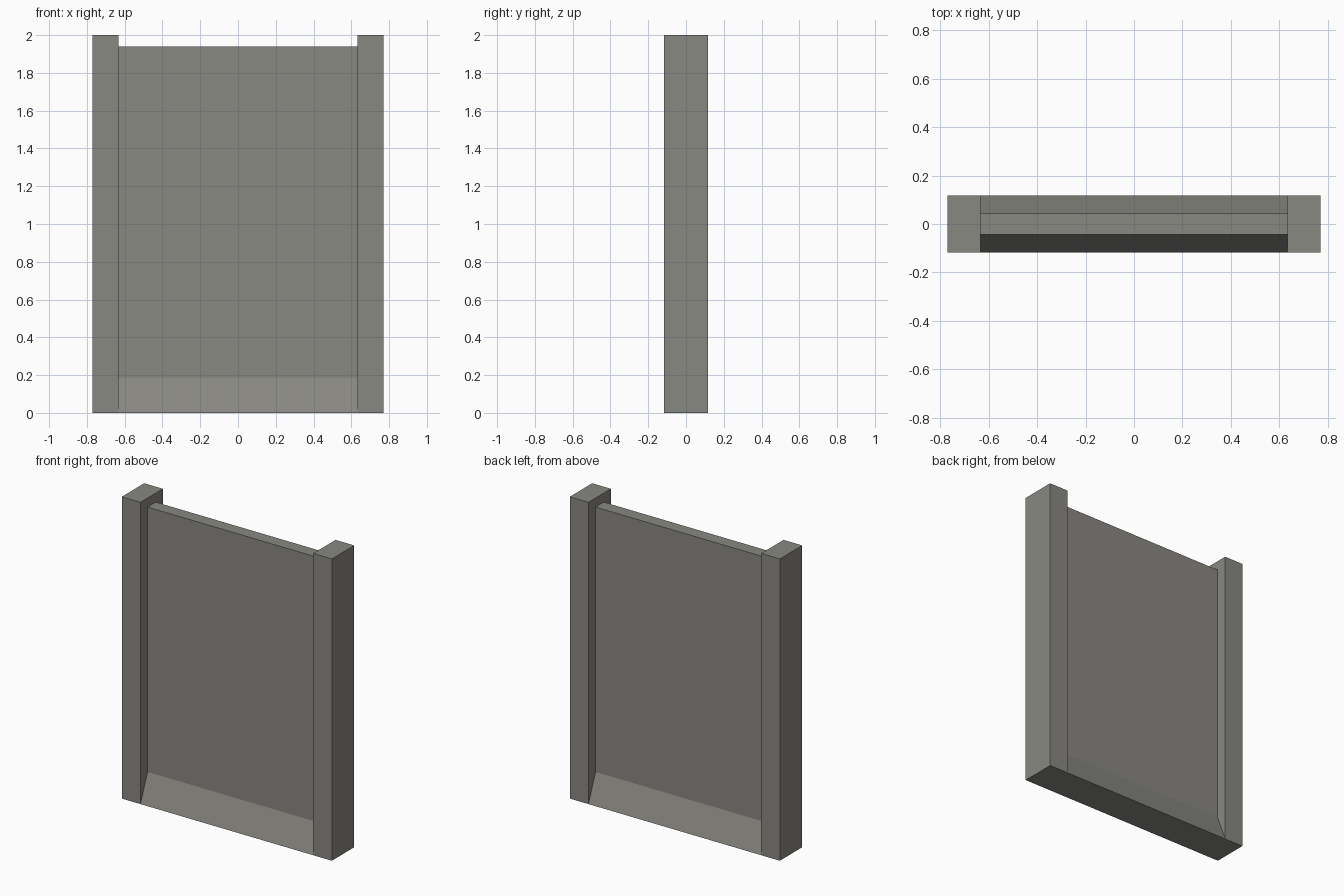
import bpy, bmesh

if "Cube" in bpy.data.objects:
    bpy.data.objects.remove(bpy.data.objects["Cube"])

stone = bpy.data.materials.new("warm_grey_concrete")
stone.diffuse_color = (0.25, 0.246, 0.222, 1)
stone.use_nodes = True
stone.node_tree.nodes["Principled BSDF"].inputs["Base Color"].default_value = stone.diffuse_color

POST_IN, POST_OUT, DEPTH = 0.633, 0.77, 0.117


def extrude_x(name, profile, x0, x1):
    """Extrude a closed (y, z) profile along x."""
    bm = bmesh.new()
    face = bm.faces.new([bm.verts.new((x0, y, z)) for y, z in profile])
    out = bmesh.ops.extrude_face_region(bm, geom=[face])
    verts = [g for g in out["geom"] if isinstance(g, bmesh.types.BMVert)]
    bmesh.ops.translate(bm, vec=(x1 - x0, 0, 0), verts=verts)
    bmesh.ops.recalc_face_normals(bm, faces=bm.faces)
    mesh = bpy.data.meshes.new(name)
    bm.to_mesh(mesh)
    bm.free()
    mesh.materials.append(stone)
    obj = bpy.data.objects.new(name, mesh)
    bpy.context.collection.objects.link(obj)
    return obj


# Side posts
post = [(-DEPTH, 0), (DEPTH, 0), (DEPTH, 2), (-DEPTH, 2)]
extrude_x("left_post", post, -POST_OUT, -POST_IN)
extrude_x("right_post", post, POST_IN, POST_OUT)

# Wall panel with a foot that flares out to the post faces
half = [(DEPTH, 0), (0.043, 0.185), (0.043, 1.94)]
panel = half + [(-y, z) for y, z in reversed(half)]
extrude_x("wall_panel", panel, -POST_IN, POST_IN)
